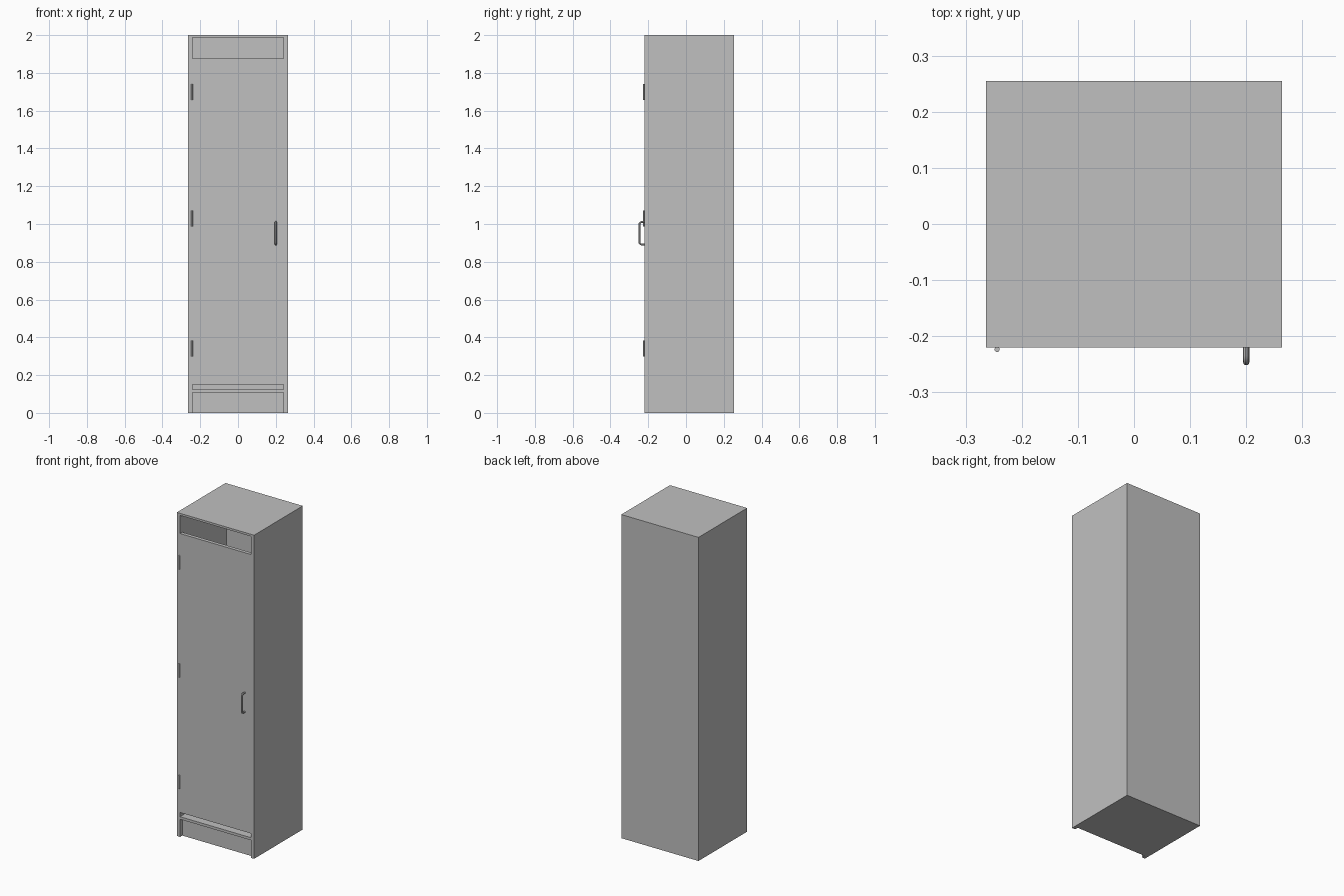
import bpy
import bmesh
import math
from mathutils import Vector

cube = bpy.data.objects.get("Cube")
if cube:
    bpy.data.objects.remove(cube, do_unlink=True)

GREY = (0.527, 0.527, 0.527, 1)
metal = bpy.data.materials.new("grey_metal")
metal.use_nodes = True
metal.diffuse_color = GREY
metal.node_tree.nodes["Principled BSDF"].inputs["Base Color"].default_value = GREY


def make_box(name, low, high):
    low, high = Vector(low), Vector(high)
    mesh = bpy.data.meshes.new(name)
    bm = bmesh.new()
    bmesh.ops.create_cube(bm, size=1)
    bmesh.ops.scale(bm, vec=high - low, verts=bm.verts)
    bmesh.ops.translate(bm, vec=(low + high) / 2, verts=bm.verts)
    bm.to_mesh(mesh)
    bm.free()
    mesh.materials.append(metal)
    obj = bpy.data.objects.new(name, mesh)
    bpy.context.collection.objects.link(obj)
    return obj


def activate(obj):
    bpy.ops.object.select_all(action='DESELECT')
    obj.select_set(True)
    bpy.context.view_layer.objects.active = obj


HALF_W, INNER_W = 0.264, 0.242
FRONT, BACK, PANEL = -0.22, 0.255, 0.022
FLOOR, CEILING = 0.125, 1.987

# Cabinet shell: hollow interior, top opening, slot below the door, toe recess
cabinet = make_box("cabinet", (-HALF_W, FRONT, 0), (HALF_W, BACK, 2))
cuts = [
    ("interior", FRONT + PANEL, BACK - PANEL, FLOOR, CEILING),
    ("top_opening", FRONT - 0.1, 0, 1.875, CEILING),
    ("bottom_slot", FRONT - 0.1, 0, FLOOR, 0.151),
    ("toe_recess", FRONT - 0.1, FRONT + PANEL, -0.1, 0.109),
]
for name, y0, y1, z0, z1 in cuts:
    cutter = make_box(name + "_cutter", (-INNER_W, y0, z0), (INNER_W, y1, z1))
    cutter.hide_render = True
    mod = cabinet.modifiers.new(name, 'BOOLEAN')
    mod.operation = 'DIFFERENCE'
    mod.solver = 'EXACT'
    mod.object = cutter
    activate(cabinet)
    bpy.ops.object.modifier_apply(modifier=mod.name)
    bpy.data.objects.remove(cutter, do_unlink=True)

# Hinge pins down the right edge of the door
for name, z in (("lower", 0.34), ("middle", 1.03), ("upper", 1.698)):
    bpy.ops.mesh.primitive_cylinder_add(vertices=16, radius=0.0045, depth=0.084,
                                        location=(-0.244, -0.2235, z))
    hinge = bpy.context.object
    hinge.name = name + "_hinge"
    hinge.data.materials.append(metal)
    bpy.ops.object.shade_smooth_by_angle()

# Door handle: a round bar bent into a bracket
HANDLE_X, RADIUS, BEND = 0.2, 0.0055, 0.012
bar_y, z_low, z_high = -0.2465, 0.892, 1.01
path = [(HANDLE_X, FRONT + 0.005, z_high)]
for corner_z, sign in ((z_high, 1), (z_low, -1)):
    arc = []
    for i in range(6):
        a = math.radians(18 * i)
        arc.append((HANDLE_X, bar_y + BEND * (1 - math.sin(a)),
                    corner_z - sign * BEND * (1 - math.cos(a))))
    path += arc if sign > 0 else arc[::-1]
path.append((HANDLE_X, FRONT + 0.005, z_low))

curve = bpy.data.curves.new("handle", 'CURVE')
curve.dimensions = '3D'
curve.bevel_depth = RADIUS
curve.bevel_resolution = 3
curve.use_fill_caps = True
spline = curve.splines.new('POLY')
spline.points.add(len(path) - 1)
for point, co in zip(spline.points, path):
    point.co = (*co, 1)
curve.materials.append(metal)
handle = bpy.data.objects.new("handle", curve)
bpy.context.collection.objects.link(handle)
activate(handle)
bpy.ops.object.convert(target='MESH')
bpy.ops.object.shade_smooth_by_angle()
